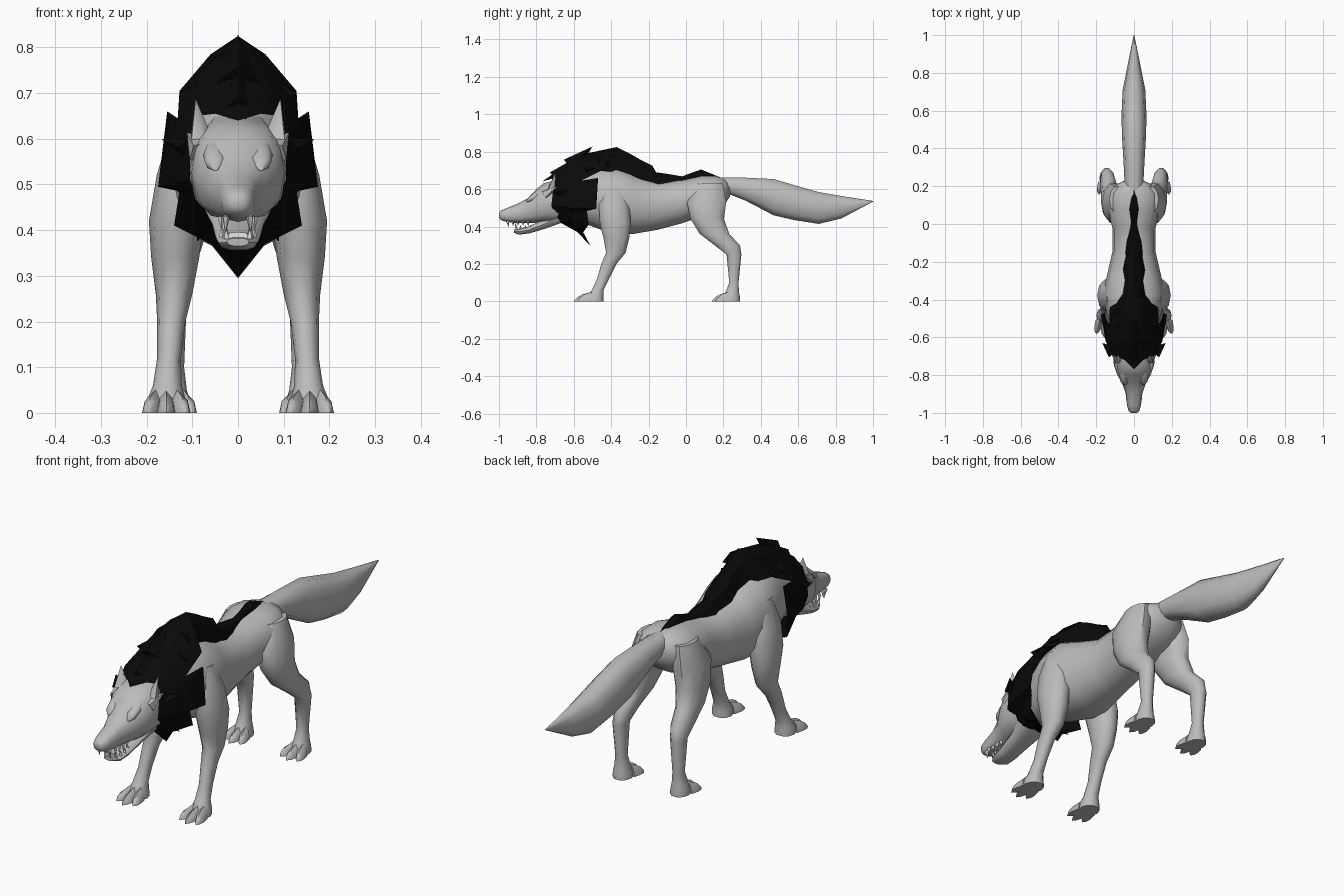
import bpy, bmesh, math
from mathutils import Vector


def material(name, rgb):
    m = bpy.data.materials.new(name)
    m.diffuse_color = (*rgb, 1)
    return m


FUR = material("grey fur", (0.5, 0.5, 0.5))
MANE = material("black mane", (0.003, 0.003, 0.003))
TOOTH = material("white teeth", (0.85, 0.85, 0.83))


def finish(name, bm, mat, mirror=False, angle=50):
    bmesh.ops.recalc_face_normals(bm, faces=bm.faces)
    me = bpy.data.meshes.new(name)
    bm.to_mesh(me)
    bm.free()
    me.materials.append(mat)
    for p in me.polygons:
        p.use_smooth = True
    me.set_sharp_from_angle(angle=math.radians(angle))
    ob = bpy.data.objects.new(name, me)
    bpy.context.collection.objects.link(ob)
    if mirror:
        ob.modifiers.new("mirror", 'MIRROR')
    return ob


def bridge(bm, rings, closed=True, caps=True):
    rows = [[bm.verts.new(p) for p in r] for r in rings]
    n = len(rows[0])
    for a, b in zip(rows, rows[1:]):
        for i in range(n if closed else n - 1):
            j = (i + 1) % n
            bm.faces.new((a[i], a[j], b[j], b[i]))
    if caps:
        bm.faces.new(rows[0])
        bm.faces.new(rows[-1])


def oval(n, power):
    for i in range(n):
        a = 2 * math.pi * i / n
        c, s = math.cos(a), math.sin(a)
        yield math.copysign(abs(c) ** power, c), math.copysign(abs(s) ** power, s)


def loft_y(name, stations, mat=FUR, n=12, power=0.9, x=0, mirror=False):
    """Stations along y: (y, bottom, top, half width)."""
    bm = bmesh.new()
    bridge(bm, [[(x + w * c, y, (lo + hi) / 2 + (hi - lo) / 2 * s)
                 for c, s in oval(n, power)] for y, lo, hi, w in stations])
    return finish(name, bm, mat, mirror)


def loft_z(name, stations, mat=FUR, n=10):
    """Mirrored stations along z: (z, front, back, inner x, outer x)."""
    bm = bmesh.new()
    bridge(bm, [[((xi + xo) / 2 + (xo - xi) / 2 * c, (f + b) / 2 + (b - f) / 2 * s, z)
                 for c, s in oval(n, 0.95)] for z, f, b, xi, xo in stations])
    return finish(name, bm, mat, True)


def spike(name, base, tip, r, mat, sides=5, flat=1.0, mirror=True):
    """Cone from base to tip, optionally thinned sideways."""
    base, tip = Vector(base), Vector(tip)
    d = tip - base
    q = d.to_track_quat('Z', 'Y')
    bm = bmesh.new()
    ring = []
    for c, s in oval(sides, 1):
        ring.append(bm.verts.new(base + q @ Vector((r * c, r * flat * s, 0))))
    top = bm.verts.new(tip)
    for i in range(sides):
        bm.faces.new((ring[i], ring[(i + 1) % sides], top))
    bm.faces.new(ring)
    return finish(name, bm, mat, mirror)


# Torso and neck
loft_y("body", [
    (-0.66, .43, .64, .085), (-0.56, .42, .68, .11), (-0.47, .385, .715, .145),
    (-0.37, .355, .715, .165), (-0.28, .357, .68, .145), (-0.15, .38, .637, .115),
    (-0.02, .415, .65, .115), (0.08, .45, .672, .14), (0.16, .48, .672, .13),
    (0.21, .52, .655, .09), (0.235, .56, .63, .04)], n=14)

# Tail
loft_y("tail", [
    (0.15, .59, .665, .04), (0.22, .575, .665, .05), (0.32, .535, .664, .055),
    (0.47, .455, .658, .064), (0.58, .43, .625, .066), (0.71, .41, .588, .06),
    (0.83, .44, .566, .036), (1.0, .533, .537, .002)], n=10)

# Head with muzzle, then lower jaw
loft_y("head", [
    (-0.60, .43, .66, .09), (-0.70, .42, .645, .106), (-0.76, .42, .632, .102),
    (-0.80, .42, .60, .088), (-0.845, .42, .552, .062), (-0.90, .418, .522, .044),
    (-0.96, .425, .498, .037), (-0.99, .435, .485, .028), (-1.0, .448, .473, .016)],
    power=0.8)
loft_y("lower_jaw", [
    (-0.66, .42, .50, .08), (-0.76, .385, .44, .056), (-0.84, .362, .402, .048),
    (-0.89, .356, .388, .042), (-0.92, .365, .383, .024)], n=10, power=0.8)

# Brows and ears
loft_y("brow", [(-0.853, .530, .540, .006), (-0.835, .532, .562, .022),
                (-0.80, .54, .59, .026), (-0.77, .56, .60, .02)],
       n=8, x=0.05, mirror=True)
spike("ear", (.078, -.715, .585), (.093, -.70, .688), .036, FUR, 6, .7)
spike("cheek_fur", (.08, -.75, .57), (.112, -.69, .615), .03, FUR, 5)

# Teeth
spike("upper_fang", (.026, -.955, .432), (.027, -.945, .392), .009, TOOTH)
spike("lower_fang", (.026, -.905, .382), (.028, -.915, .424), .008, TOOTH)
for i in range(4):
    y = -.925 + i * .027
    spike("upper_tooth", (.036, y, .43), (.037, y, .402), .009, TOOTH, 4)
    spike("lower_tooth", (.034, y + .04, .385), (.036, y + .04, .41), .008, TOOTH, 4)
loft_y("front_teeth", [(-.912, .378, .396, .022), (-.904, .378, .396, .024)], TOOTH, 8, .6)

# Legs
loft_z("front_leg", [
    (.63, -.44, -.34, .07, .145), (.52, -.47, -.30, .07, .178), (.42, -.465, -.29, .075, .195),
    (.34, -.445, -.30, .085, .19), (.26, -.43, -.32, .10, .18), (.20, -.455, -.37, .115, .177),
    (.12, -.477, -.41, .125, .177), (.06, -.505, -.44, .123, .186),
    (.03, -.53, -.44, .115, .198), (0, -.53, -.44, .112, .2)])
loft_z("hind_leg", [
    (.63, .06, .20, .05, .13), (.53, .0, .22, .045, .168), (.44, .02, .208, .055, .175),
    (.36, .07, .235, .08, .175), (.30, .15, .292, .10, .178), (.25, .215, .298, .112, .176),
    (.10, .23, .282, .118, .167), (.05, .21, .285, .112, .175),
    (.025, .195, .29, .105, .182), (0, .195, .29, .102, .184)])

# Toes fan out in front of each foot
for label, cx, y0, reach in (("front_toe", .157, -.505, .095), ("hind_toe", .143, .225, .085)):
    for k in (-1, 0, 1):
        bm = bmesh.new()
        long = reach * (1 - .2 * abs(k))
        bridge(bm, [[(cx + k * (.024 + .018 * t) + w * c, y0 - long * t, max(0, h * s))
                     for c, s in ((-1, 0), (-.7, .7), (0, 1), (.7, .7), (1, 0))]
                    for t, w, h in ((0, .021, .05), (.5, .02, .038), (.8, .014, .022), (1, .002, .003))])
        finish(label, bm, FUR, True)

# Mane collar: front, middle and ragged rear edge from crown to chest
collar = [
    ((0, -.77, .64), (0, -.56, .785), (0, -.37, .825)),
    ((.05, -.72, .655), (.06, -.58, .745), (.06, -.40, .785)),
    ((.09, -.70, .65), (.105, -.58, .69), (.128, -.44, .705)),
    ((.10, -.70, .62), (.13, -.62, .645), (.132, -.56, .645)),
    ((.105, -.71, .60), (.15, -.60, .61), (.155, -.47, .66)),
    ((.105, -.72, .51), (.15, -.62, .50), (.175, -.48, .495)),
    ((.09, -.71, .48), (.115, -.63, .47), (.128, -.53, .485)),
    ((.06, -.69, .43), (.09, -.60, .43), (.14, -.52, .41)),
    ((.03, -.67, .42), (.05, -.60, .40), (.06, -.55, .37)),
    ((0, -.66, .42), (0, -.58, .37), (0, -.51, .295))]
bm = bmesh.new()
bridge(bm, collar, closed=False, caps=False)
finish("mane_collar", bm, MANE, True, 25)

# Crest running down the spine: (y, half width, edge z, ridge z)
crest = [(-.47, .12, .70, .80), (-.37, .062, .69, .825), (-.30, .05, .67, .79),
         (-.24, .064, .63, .755), (-.18, .05, .62, .725), (-.16, .048, .62, .69),
         (-.09, .045, .62, .68), (-.02, .022, .64, .668), (.01, .016, .65, .68),
         (.08, .03, .65, .705), (.13, .022, .65, .685), (.185, .022, .645, .662)]
bm = bmesh.new()
bridge(bm, [[(-w, y, e), (-.6 * w, y, e + .7 * (r - e)), (0, y, r),
             (.6 * w, y, e + .7 * (r - e)), (w, y, e)] for y, w, e, r in crest])
finish("spine_crest", bm, MANE, False, 25)

# Loose tufts on crown and cheeks
spike("crown_tuft", (0, -.62, .72), (0, -.50, .828), .05, MANE, 4, 1, False)
spike("brow_tuft", (0, -.70, .66), (0, -.59, .768), .04, MANE, 4, 1, False)
spike("side_tuft", (.11, -.68, .58), (.168, -.63, .60), .035, MANE, 4, .6)
spike("back_tuft", (.09, -.54, .70), (.075, -.40, .735), .04, MANE, 4, .6)
spike("throat_tuft", (.06, -.62, .43), (.09, -.54, .375), .03, MANE, 4, .6)
